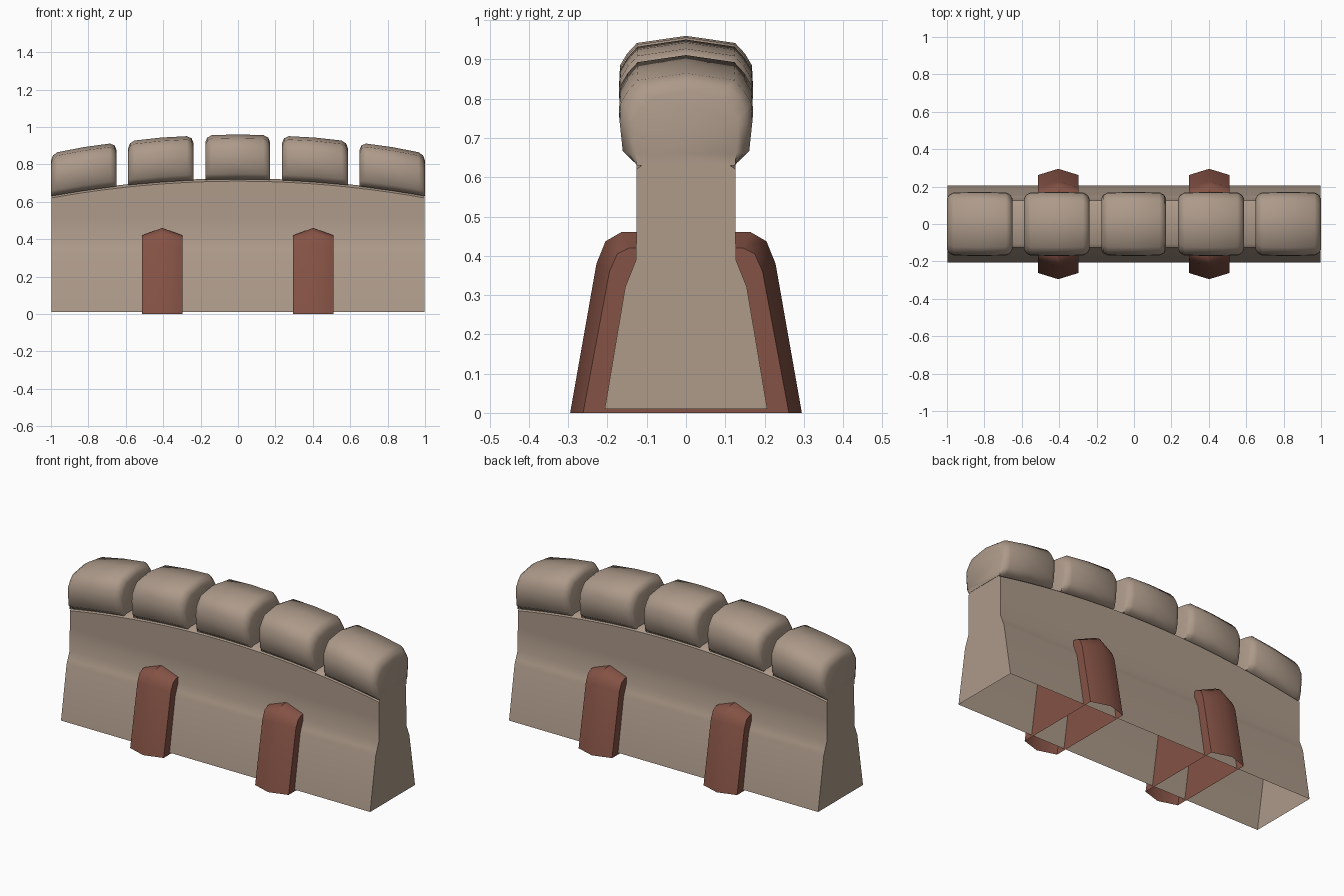
import bpy, bmesh, math

if "Cube" in bpy.data.objects:
    bpy.data.objects.remove(bpy.data.objects["Cube"])


def material(name, rgb):
    m = bpy.data.materials.new(name)
    m.diffuse_color = (*rgb, 1)
    m.use_nodes = True
    m.node_tree.nodes["Principled BSDF"].inputs["Base Color"].default_value = m.diffuse_color
    return m


STONE = material("tan stone", (0.42, 0.325, 0.255))
BRICK = material("red brown brick", (0.235, 0.085, 0.06))


def loft(name, sections, mat, closed, caps, angle):
    """Skin a row of equal-length sections, optionally closing loops and ends."""
    bm = bmesh.new()
    rows = [[bm.verts.new(p) for p in s] for s in sections]
    n = len(rows[0])
    for a, b in zip(rows, rows[1:]):
        for i in range(n if closed else n - 1):
            j = (i + 1) % n
            bm.faces.new((a[i], a[j], b[j], b[i]))
    if caps:
        bm.faces.new(rows[0])
        bm.faces.new(rows[-1][::-1])
    bmesh.ops.recalc_face_normals(bm, faces=bm.faces)
    # open shells: make sure the top of the part points up
    top = max(bm.faces, key=lambda f: (f.calc_center_median().z))
    if top.normal.z < 0:
        bmesh.ops.reverse_faces(bm, faces=bm.faces)
    me = bpy.data.meshes.new(name)
    bm.to_mesh(me)
    bm.free()
    me.materials.append(mat)
    ob = bpy.data.objects.new(name, me)
    bpy.context.collection.objects.link(ob)
    bpy.ops.object.select_all(action='DESELECT')
    ob.select_set(True)
    bpy.context.view_layer.objects.active = ob
    bpy.ops.object.shade_smooth_by_angle(angle=math.radians(angle))
    return ob


def mirror(half):
    """Profile from +y side ending near the middle, mirrored to -y."""
    back = [(-y, z) for y, z in reversed(half) if y > 0]
    return half + back


def base_z(x):
    return 0.725 - 0.09 * x * x


def top_z(x):
    return 0.96 - 0.1 * x * x


# wall body: hollow shell, open underneath, arched top
sections = []
for i in range(21):
    x = -0.998 + 1.996 * i / 20
    half = [(0.207, 0.01), (0.155, 0.32), (0.145, 0.345), (0.127, 0.39),
            (0.126, 0.52), (0.126, base_z(x) - 0.015), (0.105, base_z(x))]
    sections.append([(x, y, z) for y, z in mirror(half)])
loft("wall_body", sections, STONE, False, True, 40)
# the end caps close the sides; the underside stays open

# five rounded battlement blocks
spans = [(-1.0, -0.65), (-0.588, -0.238), (-0.175, 0.172), (0.236, 0.588), (0.65, 1.0)]
for k, (x0, x1) in enumerate(spans):
    secs = []
    for inset, squeeze, drop in ((0, 0.035, 0.04), (0.01, 0.016, 0.015), (0.035, 0.002, 0.002)):
        secs.append((x0 + inset, squeeze, drop))
        secs.append((x1 - inset, squeeze, drop))
    secs.append(((x0 + x1) / 2, 0, 0))
    secs.sort()
    sections = []
    for x, s, d in secs:
        b, t = base_z(x), top_z(x) - d
        half = [(0.125, b - 0.005), (0.163 - s, b + 0.025), (0.171 - s, b + 0.1),
                (0.168 - s, t - 0.075), (0.15 - s, t - 0.045), (0.125 - s, t - 0.018), (0, t)]
        sections.append([(x, y, z) for y, z in mirror(half)])
    loft(f"battlement_block_{k + 1}", sections, STONE, True, True, 50)

# buttresses running through the wall, open underneath
mid = [(0.295, 0), (0.228, 0.38), (0.205, 0.437), (0.165, 0.46), (0.11, 0.46)]
side = [(0.262, 0), (0.195, 0.36), (0.175, 0.405), (0.145, 0.42), (0.11, 0.42)]
for name, cx in (("left_buttress", -0.405), ("right_buttress", 0.402)):
    sections = [[(cx + dx, y, z) for y, z in mirror(col)]
                for dx, col in ((-0.108, side), (0, mid), (0.108, side))]
    loft(name, sections, BRICK, False, True, 40)
